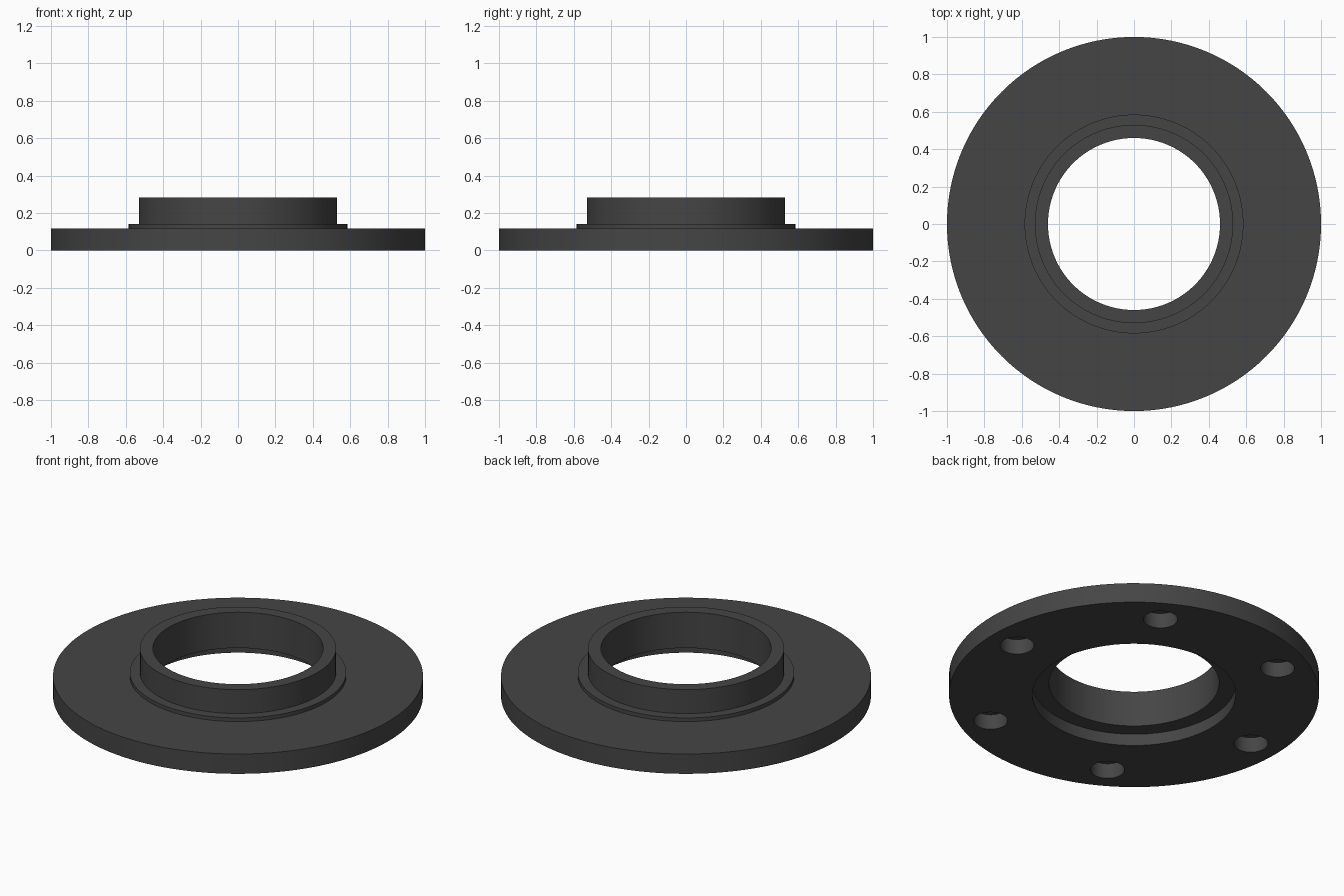
import bpy, bmesh, math
from mathutils import Matrix

if "Cube" in bpy.data.objects:
    bpy.data.objects.remove(bpy.data.objects["Cube"])

SEG = 128
steel = bpy.data.materials.new("dark_steel")
steel.diffuse_color = (0.06, 0.06, 0.06, 1)
steel.use_nodes = True
steel.node_tree.nodes["Principled BSDF"].inputs["Base Color"].default_value = steel.diffuse_color


def cylinder(name, radius, z0, z1, x=0, y=0, seg=48):
    bm = bmesh.new()
    bmesh.ops.create_cone(bm, cap_ends=True, segments=seg, radius1=radius, radius2=radius,
                          depth=z1 - z0, matrix=Matrix.Translation((x, y, (z0 + z1) / 2)))
    me = bpy.data.meshes.new(name)
    bm.to_mesh(me)
    bm.free()
    ob = bpy.data.objects.new(name, me)
    bpy.context.collection.objects.link(ob)
    return ob


# Flange body: closed (radius, height) section swept around z
section = [(0.46, 0.07), (0.55, 0.07), (0.55, 0.0), (1.0, 0.0), (1.0, 0.118),
           (0.585, 0.118), (0.585, 0.14), (0.53, 0.14), (0.53, 0.283), (0.46, 0.283)]
bm = bmesh.new()
rings = []
for i in range(SEG):
    a = 2 * math.pi * i / SEG
    rings.append([bm.verts.new((r * math.cos(a), r * math.sin(a), z)) for r, z in section])
for i in range(SEG):
    p, q = rings[i], rings[(i + 1) % SEG]
    for j in range(len(section)):
        k = (j + 1) % len(section)
        bm.faces.new((p[j], q[j], q[k], p[k]))
bmesh.ops.recalc_face_normals(bm, faces=bm.faces)
mesh = bpy.data.meshes.new("flange")
bm.to_mesh(mesh)
bm.free()
mesh.materials.append(steel)
flange = bpy.data.objects.new("flange", mesh)
bpy.context.collection.objects.link(flange)

# Six blind bolt holes in the underside
cutters = []
for n in range(6):
    a = math.radians(60 * n)
    c = cylinder("bolt_hole_cutter", 0.092, -0.05, 0.09, 0.825 * math.cos(a), 0.825 * math.sin(a))
    c.data.materials.append(steel)
    mod = flange.modifiers.new("bolt_hole", 'BOOLEAN')
    mod.operation = 'DIFFERENCE'
    mod.solver = 'EXACT'
    mod.object = c
    cutters.append(c)

# Bake the cuts, remove the cutters, smooth the round walls
bpy.context.view_layer.objects.active = flange
flange.select_set(True)
for mod in list(flange.modifiers):
    bpy.ops.object.modifier_apply(modifier=mod.name)
for c in cutters:
    bpy.data.objects.remove(c)
bpy.ops.object.shade_smooth_by_angle(angle=math.radians(30))
